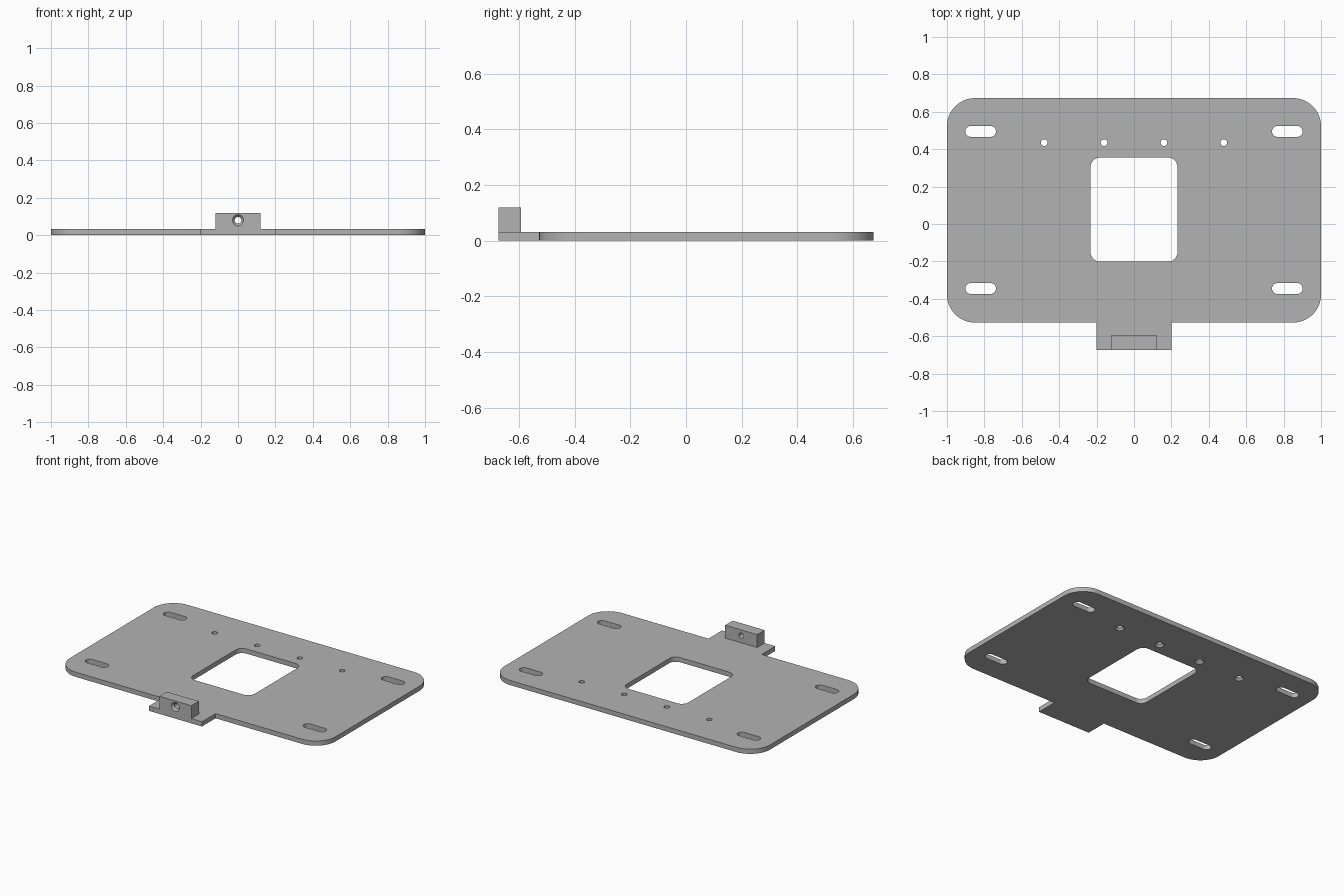
import bpy, bmesh, math
from mathutils import Matrix, Vector

cube = bpy.data.objects.get("Cube")
if cube:
    bpy.data.objects.remove(cube, do_unlink=True)

grey = bpy.data.materials.new("light grey metal")
grey.use_nodes = True
colour = (0.45, 0.45, 0.45, 1)
grey.diffuse_color = colour
grey.node_tree.nodes["Principled BSDF"].inputs["Base Color"].default_value = colour

THICK = 0.032


def rounded_rect(cx, cy, hx, hy, r, steps=10):
    """Counter-clockwise outline, starting with the right rear corner."""
    pts = []
    for i, (sx, sy) in enumerate([(1, 1), (-1, 1), (-1, -1), (1, -1)]):
        for k in range(steps + 1):
            a = math.pi / 2 * (i + k / steps)
            pts.append((cx + sx * (hx - r) + r * math.cos(a),
                        cy + sy * (hy - r) + r * math.sin(a)))
    return pts


def finish(name, bm):
    bmesh.ops.remove_doubles(bm, verts=bm.verts, dist=1e-5)
    bmesh.ops.recalc_face_normals(bm, faces=bm.faces)
    mesh = bpy.data.meshes.new(name)
    bm.to_mesh(mesh)
    bm.free()
    mesh.materials.append(grey)
    obj = bpy.data.objects.new(name, mesh)
    bpy.context.collection.objects.link(obj)
    return obj


def prism(name, pts, z0, z1):
    bm = bmesh.new()
    face = bm.faces.new([bm.verts.new((x, y, z0)) for x, y in pts])
    side = bmesh.ops.extrude_face_region(bm, geom=[face])
    top = [v for v in side["geom"] if isinstance(v, bmesh.types.BMVert)]
    bmesh.ops.translate(bm, verts=top, vec=(0, 0, z1 - z0))
    return finish(name, bm)


def countersink(name, matrix, r_wide, r_hole, depth, length):
    """Drill along +z of the matrix, wide at the entry and narrowing to the hole."""
    bm = bmesh.new()
    over = 0.01
    slope = (r_wide - r_hole) / depth
    rings = []
    for z, r in [(-over, r_wide + slope * over), (depth, r_hole), (length, r_hole)]:
        rings.append([bm.verts.new((r * math.cos(a), r * math.sin(a), z))
                      for a in [math.tau * k / 32 for k in range(32)]])
    for lo, hi in zip(rings, rings[1:]):
        for k in range(32):
            n = (k + 1) % 32
            bm.faces.new((lo[k], lo[n], hi[n], hi[k]))
    bm.faces.new(rings[0])
    bm.faces.new(rings[-1])
    bm.transform(matrix)
    return finish(name, bm)


def cut(obj, cutters):
    for c in cutters:
        c.hide_render = True
        mod = obj.modifiers.new("cut", 'BOOLEAN')
        mod.solver = 'EXACT'
        mod.object = c
    bpy.context.view_layer.objects.active = obj
    for mod in list(obj.modifiers):
        bpy.ops.object.modifier_apply(modifier=mod.name)
    for c in cutters:
        bpy.data.objects.remove(c, do_unlink=True)
    bpy.ops.object.select_all(action='DESELECT')
    obj.select_set(True)
    bpy.ops.object.shade_smooth_by_angle(angle=math.radians(30))


# Base plate with rounded corners and a front tab
outline = rounded_rect(0, 0.073, 1, 0.6, 0.15, 16)
half = len(outline) * 3 // 4
outline[half:half] = [(-0.2, -0.527), (-0.2, -0.673), (0.2, -0.673), (0.2, -0.527)]
plate = prism("base_plate", outline, 0, THICK)

# Central window, corner slots and countersunk screw holes
cutters = [prism("window_cutter", rounded_rect(0, 0.077, 0.232, 0.278, 0.05), -0.1, 0.1)]
for x in (-0.82, 0.82):
    for y in (-0.345, 0.495):
        cutters.append(prism("slot_cutter", rounded_rect(x, y, 0.082, 0.029, 0.0289), -0.1, 0.1))
for x in (-0.48, -0.16, 0.16, 0.48):
    cutters.append(countersink("screw_cutter", Matrix.Translation((x, 0.435, 0)),
                               0.03, 0.018, 0.014, 0.1))
cut(plate, cutters)

# Upright block on the tab, drilled front to back
block = prism("mounting_block",
              [(-0.12, -0.673), (0.12, -0.673), (0.12, -0.593), (-0.12, -0.593)], THICK, 0.12)
aim = Matrix.Translation((0, -0.673, 0.08)) @ Matrix.Rotation(-math.pi / 2, 4, 'X')
cut(block, [countersink("block_cutter", aim, 0.03, 0.018, 0.014, 0.2)])
